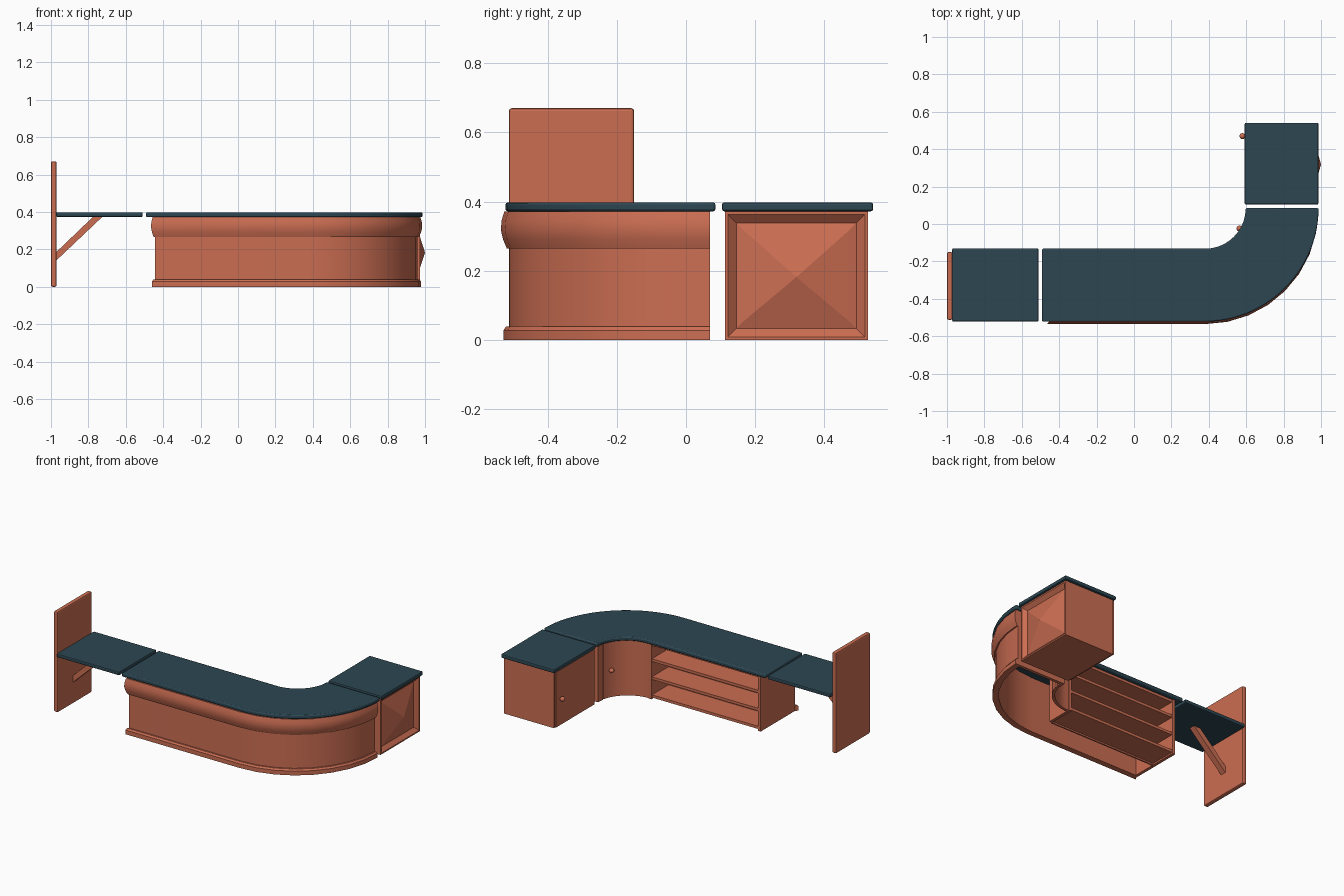
import bpy, bmesh, math

if "Cube" in bpy.data.objects:
    bpy.data.objects.remove(bpy.data.objects["Cube"])


def material(name, rgb):
    m = bpy.data.materials.new(name)
    m.diffuse_color = (*rgb, 1)
    m.use_nodes = True
    m.node_tree.nodes["Principled BSDF"].inputs["Base Color"].default_value = m.diffuse_color
    return m


WOOD = material("terracotta wood", (0.60, 0.155, 0.085))
TOP = material("dark teal worktop", (0.026, 0.062, 0.085))


def finish(name, bm, mat, bevel=0.0, smooth=False):
    bmesh.ops.recalc_face_normals(bm, faces=bm.faces[:])
    me = bpy.data.meshes.new(name)
    bm.to_mesh(me)
    bm.free()
    ob = bpy.data.objects.new(name, me)
    bpy.context.collection.objects.link(ob)
    me.materials.append(mat)
    if bevel:
        b = ob.modifiers.new("bevel", 'BEVEL')
        b.width, b.segments, b.limit_method = bevel, 2, 'ANGLE'
    if smooth:
        bpy.ops.object.select_all(action='DESELECT')
        ob.select_set(True)
        bpy.context.view_layer.objects.active = ob
        bpy.ops.object.shade_smooth_by_angle(angle=math.radians(35))
    return ob


def prism(name, points, direction, mat, bevel=0.0, smooth=False):
    """Flat outline of 3D points pushed along a direction."""
    bm = bmesh.new()
    f = bm.faces.new([bm.verts.new(p) for p in points])
    r = bmesh.ops.extrude_face_region(bm, geom=[f])
    bmesh.ops.translate(bm, vec=direction,
                        verts=[g for g in r['geom'] if isinstance(g, bmesh.types.BMVert)])
    return finish(name, bm, mat, bevel, smooth)


def box(name, x0, x1, y0, y1, z0, z1, mat=WOOD, bevel=0.0):
    return prism(name, [(x0, y0, z0), (x1, y0, z0), (x1, y1, z0), (x0, y1, z0)],
                 (0, 0, z1 - z0), mat, bevel)


def arc(cx, cy, r, a0, a1, n):
    return [(cx + r * math.cos(math.radians(a0 + (a1 - a0) * i / n)),
             cy + r * math.sin(math.radians(a0 + (a1 - a0) * i / n))) for i in range(n + 1)]


CX, CY, LEFT = 0.38, 0.07, -0.445      # curve centre and left end of the counter


def front_sweep(name, profile):
    """Sweep an (outward offset, z) profile along the straight front and round the corner."""
    bm = bmesh.new()
    rings = []
    for i in range(-1, 9):
        ring = []
        for o, z in profile:
            if i < 0:
                p = (LEFT - max(o, 0) * 0.8, CY - 0.58 - o)
            else:
                p = arc(CX, CY, 0.58 + o, -90, 0, 8)[i]
            ring.append(bm.verts.new((*p, z)))
        rings.append(ring)
    n = len(profile)
    for a, b in zip(rings, rings[1:]):
        for k in range(n):
            bm.faces.new((a[k], a[(k + 1) % n], b[(k + 1) % n], b[k]))
    bm.faces.new(rings[0])
    bm.faces.new(rings[-1])
    return finish(name, bm, WOOD, smooth=True)


def inner_wall(name, a0, a1, n, r, t=0.018):
    pts = arc(CX, CY, r, a0, a1, n) + arc(CX, CY, r + t, a1, a0, n)
    return prism(name, [(*p, 0.0) for p in pts], (0, 0, 0.37), WOOD, smooth=True)


def knob(name, loc):
    bm = bmesh.new()
    bmesh.ops.create_uvsphere(bm, u_segments=14, v_segments=8, radius=0.016)
    bmesh.ops.translate(bm, verts=bm.verts[:], vec=loc)
    finish(name, bm, WOOD, smooth=True)


# wall panel, lift-up flap and its brace
box("wall_panel", -1.0, -0.97, -0.512, -0.15, 0, 0.67, WOOD, 0.008)
box("flap_top", -0.972, -0.51, -0.522, -0.13, 0.373, 0.398, TOP, 0.007)
prism("flap_brace", [(-0.972, -0.35, 0.14), (-0.725, -0.35, 0.374),
                     (-0.775, -0.35, 0.374), (-0.972, -0.35, 0.185)], (0, 0.04, 0), WOOD)

# L-shaped worktop with rounded corner
outline = ([(-0.492, -0.522)] + arc(0.38, 0.085, 0.607, -90, 0, 24)
           + arc(0.38, 0.085, 0.217, 0, -90, 20) + [(-0.492, -0.132)])
prism("counter_top", [(x, y, 0.372) for x, y in outline], (0, 0, 0.026), TOP, 0.007, True)

# counter front, plinth and upper moulding
front_sweep("counter_front", [(0, 0.0), (0, 0.37), (-0.02, 0.37), (-0.02, 0.0)])
front_sweep("plinth", [(0, 0.0), (0.018, 0.0), (0.018, 0.028), (0.010, 0.039), (0, 0.039)])
front_sweep("upper_moulding", [(0, 0.265), (0.008, 0.265), (0.019, 0.292), (0.025, 0.318),
                               (0.023, 0.345), (0.015, 0.372), (0, 0.372)])

# open shelf unit behind the straight front
box("left_end_panel", LEFT, LEFT + 0.02, -0.508, -0.15, 0, 0.372)
box("shelf_partition", 0.36, 0.38, -0.33, -0.15, 0, 0.372)
box("shelf_back", LEFT + 0.02, 0.36, -0.34, -0.33, 0, 0.372)
for i, z in enumerate((0.01, 0.13, 0.25)):
    box(f"shelf_{i + 1}", LEFT + 0.02, 0.36, -0.33, -0.155, z, z + 0.018)
box("shelf_top_rail", LEFT + 0.02, 0.36, -0.33, -0.155, 0.355, 0.372)

# curved cupboard on the inside of the corner
inner_wall("curved_door", -90, -14, 12, 0.225)
inner_wall("curved_door_jamb", -12, 0, 2, 0.22)
box("counter_end_panel", 0.602, 0.955, 0.05, 0.07, 0, 0.372)
ka = math.radians(-27)
knob("curved_door_knob", (CX + 0.207 * math.cos(ka), CY + 0.207 * math.sin(ka), 0.185))

# end cabinet
Y0, Y1, H = 0.112, 0.526, 0.372
box("end_cabinet_top", 0.592, 0.986, 0.104, 0.541, 0.372, 0.398, TOP, 0.007)
box("end_cabinet_body", 0.605, 0.945, Y0, Y1, 0, H)
box("end_cabinet_door", 0.593, 0.603, Y0 + 0.006, Y1 - 0.006, 0.006, H)
knob("end_cabinet_knob", (0.58, 0.47, 0.18))

# side panel with mitred frame and raised pyramid
bm = bmesh.new()
rings = []
for d, x in ((0, 0.945), (0, 0.972), (0.009, 0.972), (0.034, 0.95), (0.055, 0.957)):
    rings.append([bm.verts.new((x, y, z)) for y, z in
                  ((Y0 + d, d), (Y1 - d, d), (Y1 - d, H - d), (Y0 + d, H - d))])
for a, b in zip(rings, rings[1:]):
    for k in range(4):
        bm.faces.new((a[k], a[(k + 1) % 4], b[(k + 1) % 4], b[k]))
apex = bm.verts.new((1.0, (Y0 + Y1) / 2, 0.182))
for k in range(4):
    bm.faces.new((rings[-1][k], rings[-1][(k + 1) % 4], apex))
bm.faces.new(rings[0])
finish("pyramid_side_panel", bm, WOOD)
